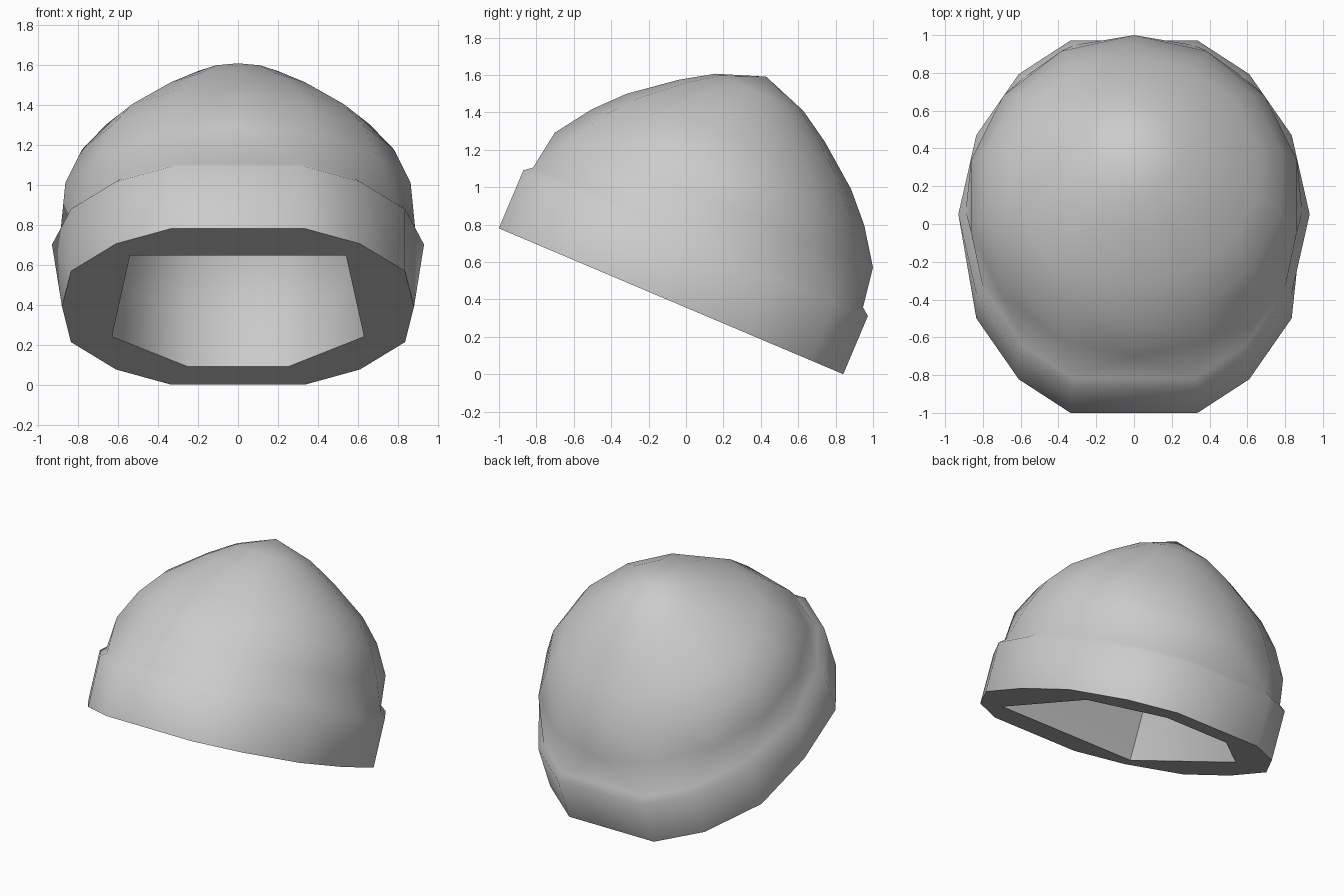
import bpy, bmesh, math

if "Cube" in bpy.data.objects:
    bpy.data.objects.remove(bpy.data.objects["Cube"])

N = 14
bm = bmesh.new()

def ring(pts, z):
    return [bm.verts.new((x, y, z)) for x, y in pts]

def skin(a, b):
    n = len(a)
    for k in range(n):
        bm.faces.new((a[k], a[(k + 1) % n], b[(k + 1) % n], b[k]))

def cap(a, z):
    tip = bm.verts.new((0, 0, z))
    for k in range(len(a)):
        bm.faces.new((a[k], a[(k + 1) % len(a)], tip))

def outline(side):
    # band outline, clockwise from the back, mirrored to the left
    half = [(.335, 1), (.61, .806), (.835, .455), (side, 0),
            (.835, -.455), (.61, -.806), (.335, -1)]
    return half + [(-x, y) for x, y in reversed(half)]

# folded band
low = ring(outline(.88), 0)
top = ring(outline(.93), .337)
skin(low, top)
base = ring([(x * .958, y * .958) for x, y in outline(.93)], .37)
skin(top, base)

# crown: rings turned half a step against the band
prev = None
for rx, ry, z in [(.885, .924, .587), (.80, .792, .778), (.675, .652, .928),
                  (.43, .426, 1.105), (.25, .255, 1.213)]:
    cur = ring([(rx * math.sin(math.tau * k / N), ry * math.cos(math.tau * k / N))
                for k in range(N)], z)
    if prev:
        skin(prev, cur)
    else:
        for k in range(N):
            j = (k + 1) % N
            bm.faces.new((base[k], cur[j], cur[k]))
            bm.faces.new((base[k], base[j], cur[j]))
    prev = cur
cap(prev, 1.304)

# hollow inside
hole = [(.25, .77), (.63, .385), (.54, -.654), (-.54, -.654), (-.63, .385), (-.25, .77)]
mouth = ring(hole, 0)
prev = mouth
for s, z in [(1, .28), (.93, .6), (.62, .9)]:
    cur = ring([(x * s, y * s) for x, y in hole], z)
    skin(prev, cur)
    prev = cur
cap(prev, 1.05)

# flat underside between band and opening
rim = [e for e in bm.edges if all(v.co.z < .001 for v in e.verts)]
bmesh.ops.triangle_fill(bm, edges=rim, use_beauty=True, normal=(0, 0, -1))
bmesh.ops.recalc_face_normals(bm, faces=bm.faces[:])

mesh = bpy.data.meshes.new("knit_cap")
bm.to_mesh(mesh)
bm.free()
hat = bpy.data.objects.new("knit_cap", mesh)
bpy.context.collection.objects.link(hat)

# tilt back
hat.location = (0, -.08, .39)
hat.rotation_euler = (math.radians(-22.95), 0, 0)
bpy.context.view_layer.objects.active = hat
hat.select_set(True)
bpy.ops.object.shade_smooth_by_angle(angle=math.radians(60))
